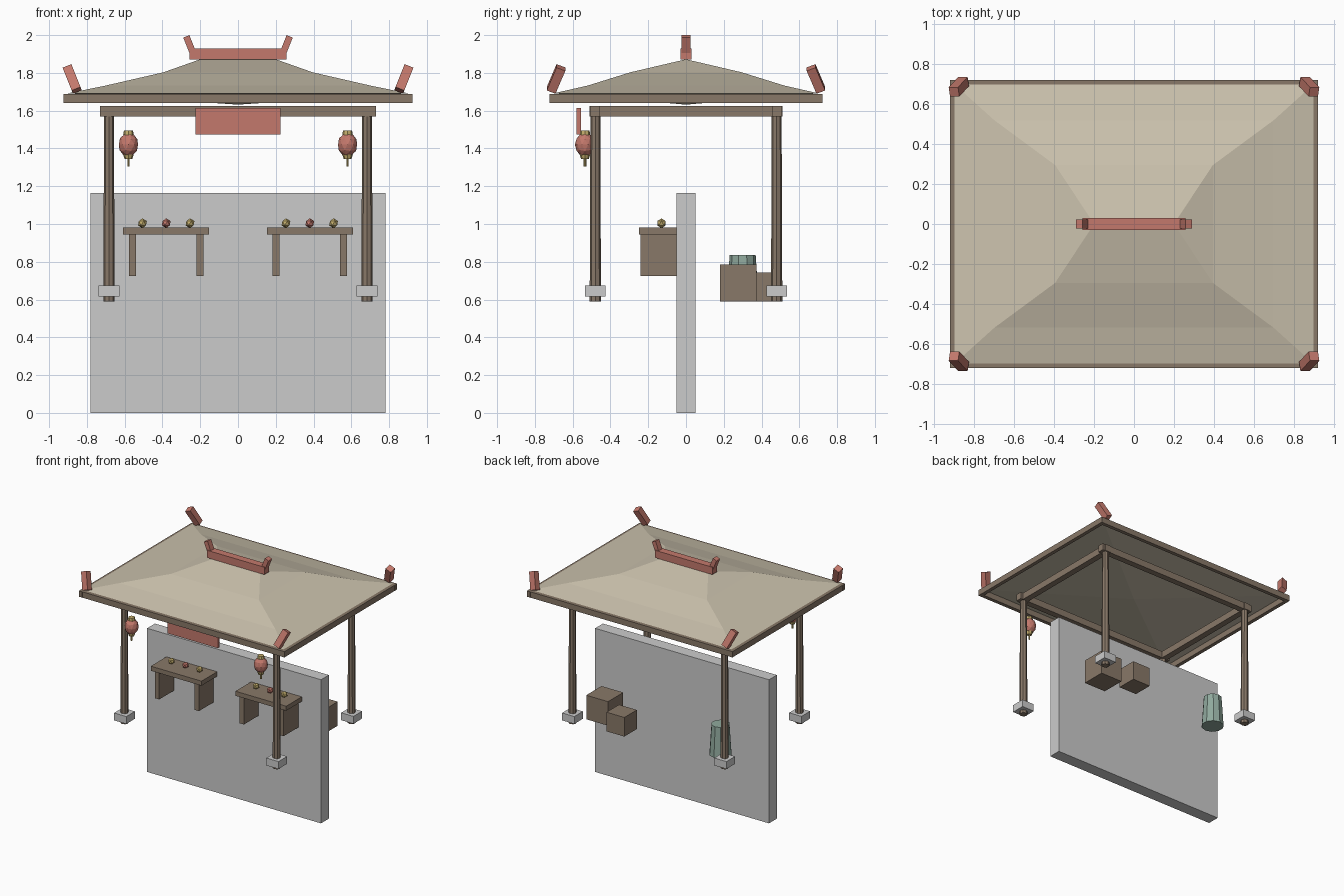
import bpy, bmesh, math
from mathutils import Matrix, Euler

if "Cube" in bpy.data.objects:
    bpy.data.objects.remove(bpy.data.objects["Cube"])


def mat(name, rgb):
    m = bpy.data.materials.new(name)
    m.diffuse_color = (*rgb, 1)
    m.use_nodes = True
    m.node_tree.nodes["Principled BSDF"].inputs["Base Color"].default_value = m.diffuse_color
    return m


WOOD = mat("wood", (0.25, 0.19, 0.14))
RED = mat("red_paint", (0.55, 0.19, 0.15))
TILE = mat("roof_tile", (0.60, 0.54, 0.42))
GOLD = mat("gold", (0.55, 0.42, 0.15))
TEAL = mat("teal_glaze", (0.28, 0.40, 0.34))


def finish(bm, name, material):
    me = bpy.data.meshes.new(name)
    bmesh.ops.recalc_face_normals(bm, faces=bm.faces)
    bm.to_mesh(me)
    bm.free()
    ob = bpy.data.objects.new(name, me)
    bpy.context.collection.objects.link(ob)
    if material:
        me.materials.append(material)
    return ob


def box(name, center, size, material=None, rot=(0, 0, 0)):
    bm = bmesh.new()
    m = Matrix.LocRotScale(center, Euler(rot), size)
    bmesh.ops.create_cube(bm, size=1, matrix=m)
    return finish(bm, name, material)


def cone(name, x, y, z0, z1, r0, r1, sides, material):
    bm = bmesh.new()
    bmesh.ops.create_cone(bm, cap_ends=True, segments=sides, radius1=r0, radius2=r1,
                          depth=z1 - z0, matrix=Matrix.Translation((x, y, (z0 + z1) / 2)))
    return finish(bm, name, material)


def ball(name, center, radius, level, material, stretch=1):
    bm = bmesh.new()
    m = Matrix.LocRotScale(center, None, (1, 1, stretch))
    bmesh.ops.create_icosphere(bm, subdivisions=level, radius=radius, matrix=m)
    return finish(bm, name, material)


# Back wall
box("wall", (0, 0, 0.5825), (1.56, 0.10, 1.165))

# Posts and stone footings
for sx in (-1, 1):
    for sy in (-1, 1):
        cone("post", sx * 0.683, sy * 0.48, 0.59, 1.60, 0.03, 0.026, 8, WOOD)
        box("post_footing", (sx * 0.683, sy * 0.48, 0.645), (0.11, 0.11, 0.06))

# Top beams and eave frame
for s in (-1, 1):
    box("long_beam", (0, s * 0.48, 1.597), (1.46, 0.05, 0.055), WOOD)
    box("short_beam", (s * 0.683, 0, 1.597), (0.05, 1.02, 0.055), WOOD)
    box("long_eave", (0, s * 0.707, 1.664), (1.845, 0.03, 0.047), WOOD)
    box("short_eave", (s * 0.907, 0, 1.664), (0.03, 1.445, 0.047), WOOD)

# Roof: concave hipped rings, closed below by a shallow ceiling
bm = bmesh.new()
rings = []
for hx, hy, z in [(0.90, 0.70, 1.692), (0.70, 0.52, 1.733), (0.395, 0.295, 1.803)]:
    rings.append([bm.verts.new((a * hx, b * hy, z))
                  for a, b in ((-1, -1), (1, -1), (1, 1), (-1, 1))])
left, right = (bm.verts.new((x, 0, 1.872)) for x in (-0.2, 0.2))
rings.append([left, right, right, left])
base = bm.verts.new((0, 0, 1.632))
for i in range(4):
    j = (i + 1) % 4
    for lo, hi in zip(rings, rings[1:]):
        bm.faces.new(list(dict.fromkeys((lo[i], lo[j], hi[j], hi[i]))))
    bm.faces.new((rings[0][j], rings[0][i], base))
finish(bm, "roof", TILE)

# Ridge and horns
box("ridge", (0, 0, 1.90), (0.515, 0.06, 0.06), RED)
for sx in (-1, 1):
    box("ridge_horn", (sx * 0.255, 0, 1.947), (0.035, 0.047, 0.10), RED, (0, sx * 0.38, 0))
    for sy in (-1, 1):
        box("corner_horn", (sx * 0.878, sy * 0.688, 1.768), (0.05, 0.05, 0.14), RED,
            (sy * 0.38, sx * 0.38, 0))

# Blank sign board
box("sign_board", (0, -0.568, 1.545), (0.45, 0.025, 0.14), RED)

for s in (-1, 1):
    # Lanterns
    x, y = s * 0.58, -0.535
    ball("lantern", (x, y, 1.42), 0.053, 2, RED, 1.2)
    cone("lantern_top_cap", x, y, 1.472, 1.495, 0.028, 0.024, 8, GOLD)
    cone("lantern_bottom_cap", x, y, 1.343, 1.368, 0.02, 0.028, 8, GOLD)
    cone("lantern_tassel", x, y, 1.305, 1.345, 0.007, 0.007, 6, GOLD)

    # Stall tables with wares
    tx = s * 0.38
    box("table_top", (tx, -0.15, 0.962), (0.455, 0.20, 0.037), WOOD)
    for d in (-1, 1):
        box("table_leg", (tx + d * 0.178, -0.145, 0.835), (0.038, 0.19, 0.22), WOOD)
    for d in (-1, 0, 1):
        ball("fruit", (tx + d * 0.126, -0.13, 1.004), 0.026, 1, GOLD if d else RED)

# Crates and jar behind the wall
box("large_crate", (0.535, 0.277, 0.688), (0.195, 0.195, 0.195), WOOD)
box("small_crate", (0.312, 0.379, 0.667), (0.16, 0.16, 0.155), WOOD)
cone("jar", -0.52, 0.30, 0.59, 0.835, 0.085, 0.069, 10, TEAL)
